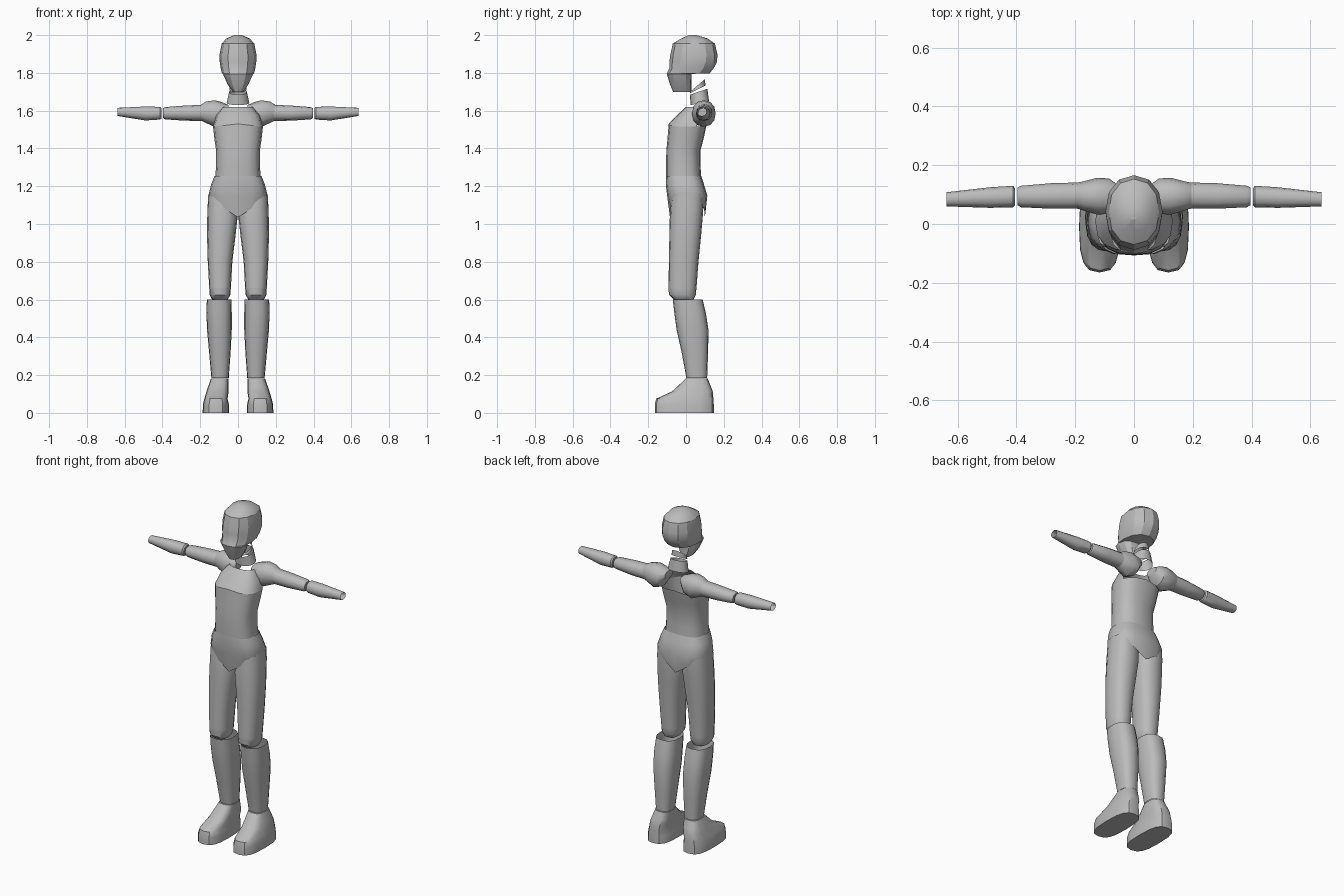
import bpy, bmesh, math

grey = bpy.data.materials.new("plain grey")
grey.diffuse_color = (0.5, 0.5, 0.5, 1)


def loft(name, rings, n=16, p=2.4, axis="z", start=False, end=False, mirror=False,
         drop=None, angle=35):
    """Skin rings (t, a0, a1, b0, b1, tilt, vee). Axis z: a=x, b=y. Axis x: a=y, b=z.
    tilt leans the ring along y, vee lowers its middle (x=0)."""
    bm = bmesh.new()
    rows = []
    for r in rings:
        t, a0, a1, b0, b1, tilt, vee = (list(r) + [0, 0])[:7]
        row = []
        for i in range(n):
            w = 2 * math.pi * (i + 0.5) / n if n == 8 else 2 * math.pi * i / n
            c, s = math.cos(w), math.sin(w)
            ca = math.copysign(abs(c) ** (2 / p), c)
            sb = math.copysign(abs(s) ** (2 / p), s)
            if n == 8:
                ca, sb = ca / 0.965, sb / 0.965
            a = (a0 + a1) / 2 + ca * (a1 - a0) / 2
            b = (b0 + b1) / 2 + sb * (b1 - b0) / 2
            if axis == "z":
                z = t + tilt * (b - (b0 + b1) / 2) - vee * (1 - min(1, abs(ca)))
                row.append(bm.verts.new((a, b, z)))
            else:
                row.append(bm.verts.new((t, a, b)))
        rows.append(row)
    for lo, hi in zip(rows, rows[1:]):
        for i in range(n):
            j = (i + 1) % n
            bm.faces.new((lo[i], lo[j], hi[j], hi[i]))
    if start:
        bm.faces.new(rows[0][::-1])
    if end:
        bm.faces.new(rows[-1])
    bmesh.ops.recalc_face_normals(bm, faces=bm.faces)
    if drop:
        gone = [f for f in bm.faces if drop(f.calc_center_median())]
        bmesh.ops.delete(bm, geom=gone, context="FACES")
    me = bpy.data.meshes.new(name)
    bm.to_mesh(me)
    bm.free()
    me.materials.append(grey)
    ob = bpy.data.objects.new(name, me)
    bpy.context.collection.objects.link(ob)
    if mirror:
        ob.modifiers.new("mirror", "MIRROR").use_mirror_merge = False
    bpy.ops.object.select_all(action="DESELECT")
    ob.select_set(True)
    bpy.context.view_layer.objects.active = ob
    bpy.ops.object.shade_smooth_by_angle(angle=math.radians(angle))
    return ob


# Head: narrow jaw, step under the skull, faceted cranium
loft("head", [
    (1.70, -.028, .028, -.068, .03), (1.74, -.056, .056, -.085, .03),
    (1.795, -.08, .08, -.102, .03), (1.797, -.085, .085, -.102, .125),
    (1.825, -.092, .092, -.088, .147), (1.86, -.097, .097, -.088, .165),
    (1.90, -.097, .097, -.082, .166), (1.955, -.086, .086, -.07, .153),
    (1.982, -.062, .062, -.025, .115), (2.0, -.02, .02, .015, .055)],
    n=12, p=2.2, start=True, end=True, angle=25)

# Neck: two leaning rings with a gap between them
loft("lower_neck", [(1.64, -.06, .06, .025, .122, .22), (1.70, -.047, .047, .02, .113, .34)], p=2)
loft("upper_neck", [(1.713, -.045, .045, .02, .103, .5), (1.735, -.042, .042, .025, .1, .85)], p=2)

# Torso shells, the chest being open at the back
loft("upper_chest", [
    (1.515, -.132, .132, -.092, .11, 0, -.015), (1.575, -.115, .115, -.048, .112),
    (1.62, -.08, .08, 0, .115)], p=2.6,
    drop=lambda c: c.y > .075 and abs(c.x) < .11)
loft("ribcage", [
    (1.25, -.12, .12, -.105, .08), (1.31, -.116, .116, -.106, .077),
    (1.39, -.116, .116, -.104, .077), (1.45, -.125, .125, -.098, .093),
    (1.515, -.132, .132, -.092, .11, 0, -.015)], p=2.6)
loft("pelvis", [
    (1.255, -.124, .124, -.106, .08), (1.21, -.142, .142, -.107, .095),
    (1.15, -.157, .157, -.1, .113), (1.135, -.152, .152, -.085, .1, 0, .1)],
    p=2.8, end=True)

# Arms: shoulder cap, upper arm, forearm
loft("shoulder", [
    (.05, .05, .13, 1.585, 1.63), (.085, .035, .155, 1.53, 1.645),
    (.125, .032, .157, 1.515, 1.655), (.17, .045, .146, 1.535, 1.648),
    (.195, .053, .14, 1.548, 1.632)], n=12, p=2.2, axis="x", start=True, mirror=True)
loft("upper_arm", [
    (.16, .052, .142, 1.545, 1.632), (.28, .052, .139, 1.547, 1.627),
    (.385, .057, .13, 1.554, 1.619), (.396, .064, .124, 1.56, 1.613)],
    n=12, p=2.2, axis="x", start=True, end=True, mirror=True)
loft("forearm", [
    (.405, .064, .122, 1.558, 1.614), (.412, .057, .13, 1.553, 1.62),
    (.49, .055, .125, 1.548, 1.622), (.638, .06, .108, 1.572, 1.615)],
    n=12, p=2.2, axis="x", start=True, mirror=True)

# Legs: thigh, knee cap, shin
loft("thigh", [
    (1.16, .03, .157, -.075, .09), (1.09, .008, .161, -.082, .092),
    (1.03, .003, .163, -.086, .088), (.94, .013, .164, -.088, .08),
    (.80, .03, .160, -.091, .066), (.655, .038, .152, -.092, .055)],
    p=2.4, mirror=True)
loft("knee", [
    (.66, .038, .152, -.093, .055), (.625, .04, .15, -.09, .052),
    (.60, .055, .137, -.065, .04), (.59, .07, .12, -.045, .02)],
    p=2.4, end=True, mirror=True)
loft("shin", [
    (.60, .035, .165, -.07, .088), (.53, .033, .167, -.062, .105),
    (.44, .033, .164, -.05, .119), (.32, .039, .153, -.023, .117),
    (.185, .049, .141, .002, .112)], p=2.5, mirror=True)

# Shoe with a low toe and flat sole
loft("shoe", [
    (0, .047, .187, -.165, .147), (.045, .048, .186, -.165, .147),
    (.075, .055, .178, -.158, .145), (.113, .05, .167, -.075, .142),
    (.14, .05, .158, -.045, .132), (.182, .05, .143, -.002, .115)],
    n=16, p=2.9, start=True, end=True, mirror=True)
